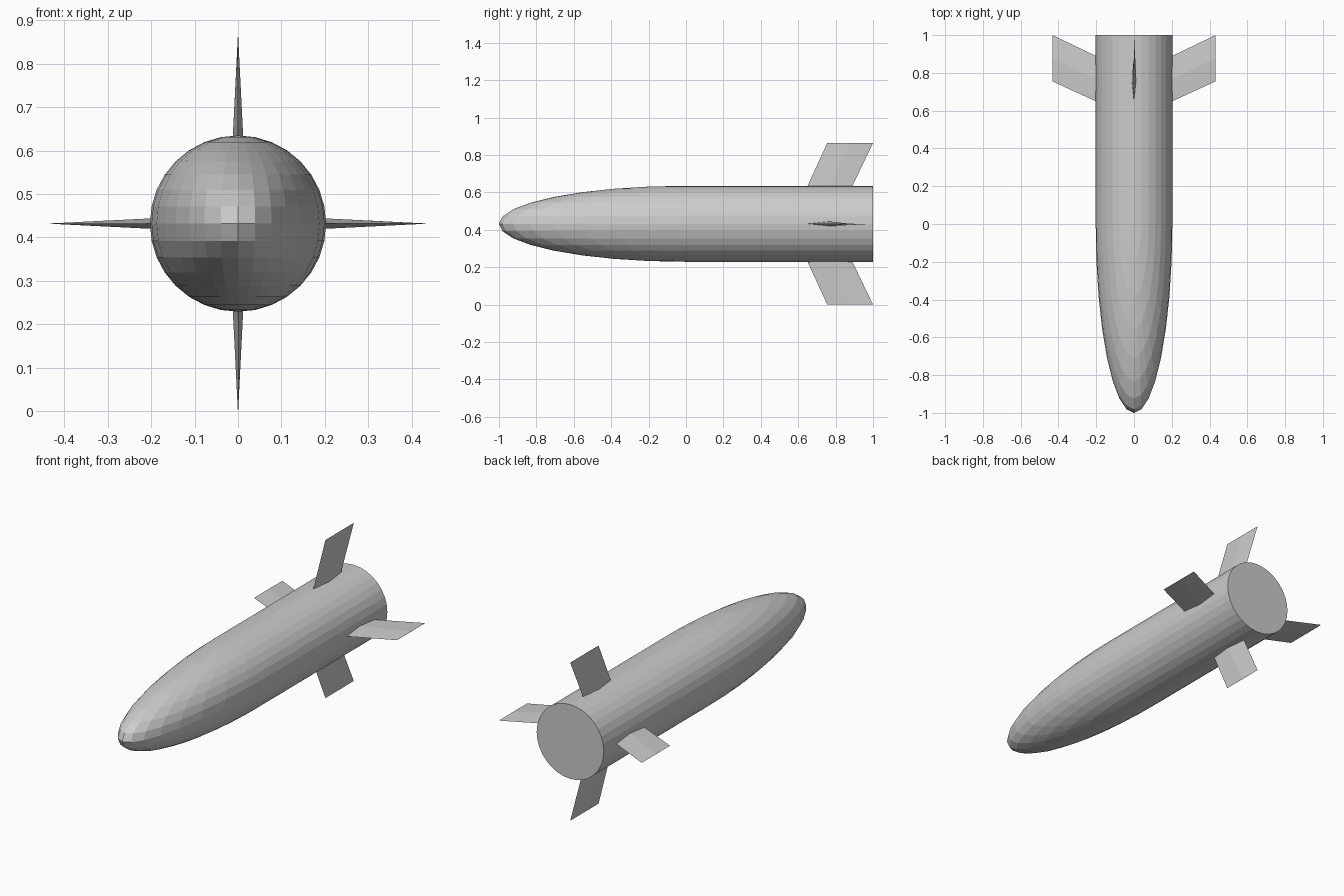
import bpy, bmesh, math
from mathutils import Matrix, Vector

if "Cube" in bpy.data.objects:
    bpy.data.objects.remove(bpy.data.objects["Cube"])

R = 0.203        # body radius
CZ = 0.432       # axis height

grey = bpy.data.materials.new("plain_grey")
grey.diffuse_color = (0.6, 0.6, 0.6, 1)
grey.use_nodes = True
grey.node_tree.nodes["Principled BSDF"].inputs["Base Color"].default_value = grey.diffuse_color


def finish(name, bm):
    bmesh.ops.recalc_face_normals(bm, faces=bm.faces)
    mesh = bpy.data.meshes.new(name)
    bm.to_mesh(mesh)
    bm.free()
    mesh.materials.append(grey)
    obj = bpy.data.objects.new(name, mesh)
    obj.location.z = CZ
    bpy.context.collection.objects.link(obj)
    return obj


# Nose: stretched sphere with upright poles, front half only
bm = bmesh.new()
bmesh.ops.create_uvsphere(bm, u_segments=32, v_segments=16, radius=1)
bmesh.ops.scale(bm, vec=(R, 1, R), verts=bm.verts)
bmesh.ops.bisect_plane(bm, geom=bm.verts[:] + bm.edges[:] + bm.faces[:], dist=1e-5,
                       plane_co=(0, 0, 0), plane_no=(0, 1, 0), clear_outer=True)
finish("nose", bm)

# Body: straight tube with a flat closed tail
bm = bmesh.new()
bmesh.ops.create_cone(bm, segments=32, radius1=R, radius2=R, depth=1, cap_ends=True,
                      matrix=Matrix.Translation((0, 0.5, 0)) @ Matrix.Rotation(math.pi / 2, 4, 'X'))
front = [f for f in bm.faces if f.calc_center_median().y < 0.01]
bmesh.ops.delete(bm, geom=front, context='FACES_ONLY')
finish("body", bm)


# Fins: swept diamond section thinning to a sharp tip
def fin(name, turn):
    bm = bmesh.new()
    rings = []
    for radius, y0, y1, half in ((0.19, 0.644, 0.884, 0.0125), (0.432, 0.755, 1.0, 0.0004)):
        mid = (y0 + y1) / 2
        pts = [(0, y0), (half, mid), (0, y1), (-half, mid)]
        rings.append([bm.verts.new((x, y, radius)) for x, y in pts])
    root, tip = rings
    for i in range(4):
        j = (i + 1) % 4
        bm.faces.new((root[i], root[j], tip[j], tip[i]))
    bm.faces.new(root)
    bm.faces.new(tip)
    bmesh.ops.rotate(bm, cent=Vector(), matrix=Matrix.Rotation(turn, 3, 'Y'), verts=bm.verts)
    finish(name, bm)


for k, side in enumerate(("top", "right", "bottom", "left")):
    fin(side + "_fin", k * math.pi / 2)
